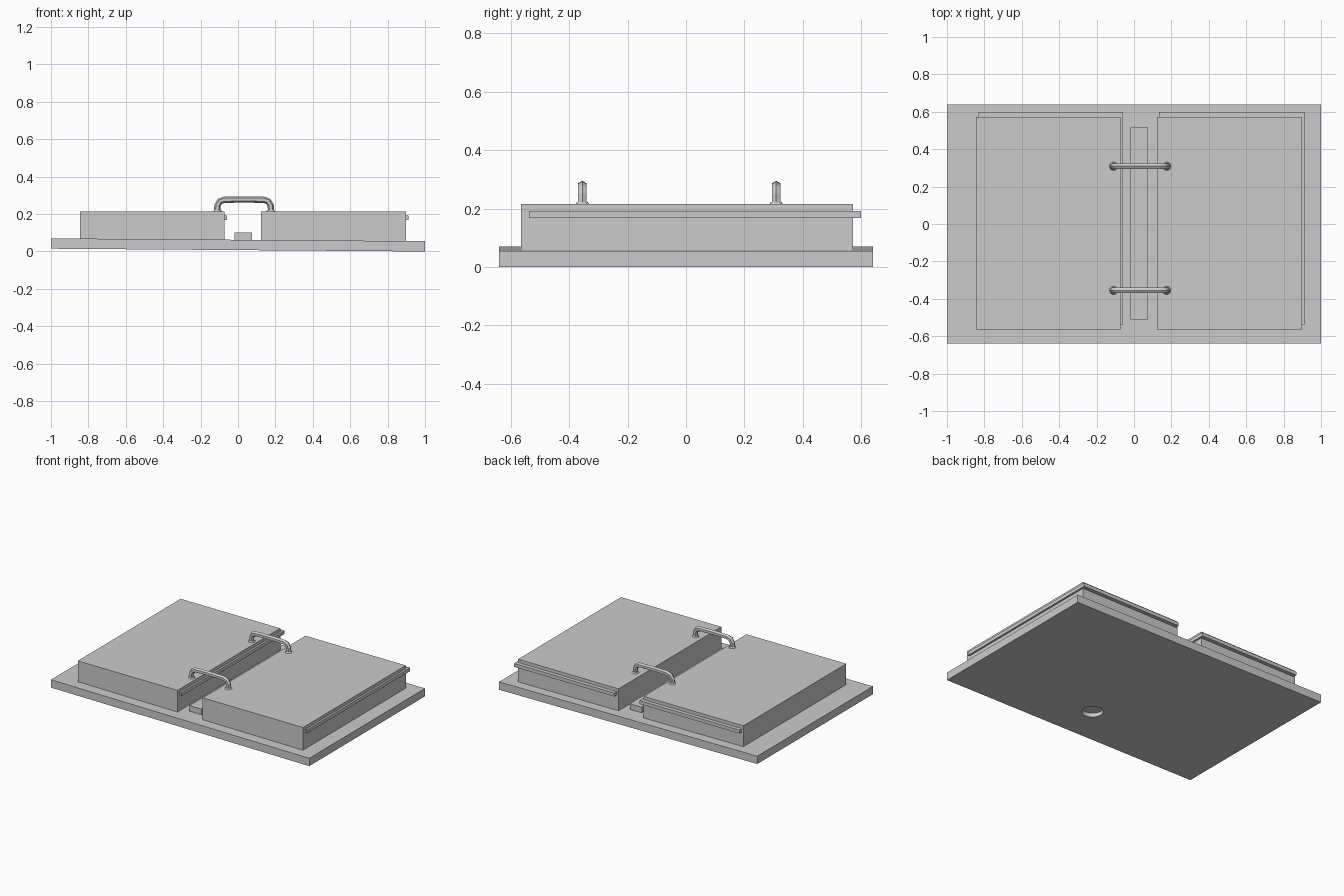
import bpy, bmesh
from math import pi, sin, cos, atan
from mathutils import Vector

if "Cube" in bpy.data.objects:
    bpy.data.objects.remove(bpy.data.objects["Cube"])


def finish(name, bm):
    bmesh.ops.recalc_face_normals(bm, faces=bm.faces)
    me = bpy.data.meshes.new(name)
    bm.to_mesh(me)
    bm.free()
    ob = bpy.data.objects.new(name, me)
    bpy.context.collection.objects.link(ob)
    return ob


def box(name, lo, hi):
    bm = bmesh.new()
    bmesh.ops.create_cube(bm, size=1)
    lo, hi = Vector(lo), Vector(hi)
    for v in bm.verts:
        v.co = (lo + hi) / 2 + v.co * (hi - lo)
    return finish(name, bm)


def cylinder(bm, loc, r1, r2, h, sides):
    made = bmesh.ops.create_cone(bm, cap_ends=True, segments=sides,
                                 radius1=r1, radius2=r2, depth=h)
    bmesh.ops.translate(bm, verts=made['verts'], vec=loc)


def sweep(bm, path, y, radius, sides):
    # tube along a path in the xz plane
    rings = []
    for i, (x, z) in enumerate(path):
        a, b = path[max(i - 1, 0)], path[min(i + 1, len(path) - 1)]
        t = Vector((b[0] - a[0], 0, b[1] - a[1])).normalized()
        n = Vector((-t.z, 0, t.x))
        rings.append([bm.verts.new(Vector((x, y, z)) + n * radius * cos(k * 2 * pi / sides)
                      + Vector((0, radius * sin(k * 2 * pi / sides), 0))) for k in range(sides)])
    for r, s in zip(rings, rings[1:]):
        for k in range(sides):
            j = (k + 1) % sides
            bm.faces.new((r[k], r[j], s[j], s[k]))
    bm.faces.new(rings[0])
    bm.faces.new(rings[-1])


# slightly tilted base plate
plate = box("base_plate", (-1, -0.64, 0), (1, 0.64, 0.055))
for v in plate.data.vertices:
    v.co.z += 0.0075 * (1 - v.co.x)

# shallow round recess in the underside
bm = bmesh.new()
cylinder(bm, (0.035, -0.365, 0), 0.068, 0.068, 0.07, 24)
cutter = finish("recess_cutter", bm)
cutter.hide_render = True
mod = plate.modifiers.new("recess", 'BOOLEAN')
mod.operation = 'DIFFERENCE'
mod.object = cutter
bpy.context.view_layer.objects.active = plate
bpy.ops.object.modifier_apply(modifier=mod.name)
bpy.data.objects.remove(cutter)

# two lids, each with an offset trim slab showing at the back and right
for side, x0, x1 in (("left", -0.845, -0.073), ("right", 0.122, 0.899)):
    box(side + "_block", (x0, -0.565, 0.05), (x1, 0.572, 0.215))
    box(side + "_trim", (x0 + 0.013, -0.538, 0.168), (x1 + 0.013, 0.599, 0.192))

# bar between the blocks
box("centre_bar", (-0.018, -0.51, 0.05), (0.075, 0.515, 0.102))

# bridging handles with flared feet
CX = 0.0325
half = [(0.145, 0.213), (0.142, 0.247), (0.13, 0.268), (0.108, 0.276), (0.04, 0.278)]
path = [(CX - x, z) for x, z in half] + [(CX + x, z) for x, z in reversed(half)]
for name, y in (("front_handle", -0.355), ("back_handle", 0.309)):
    bm = bmesh.new()
    sweep(bm, path, y, 0.017, 6)
    for s in (-1, 1):
        cylinder(bm, (CX + s * 0.142, y, 0.218), 0.024, 0.018, 0.01, 12)
    finish(name, bm)
